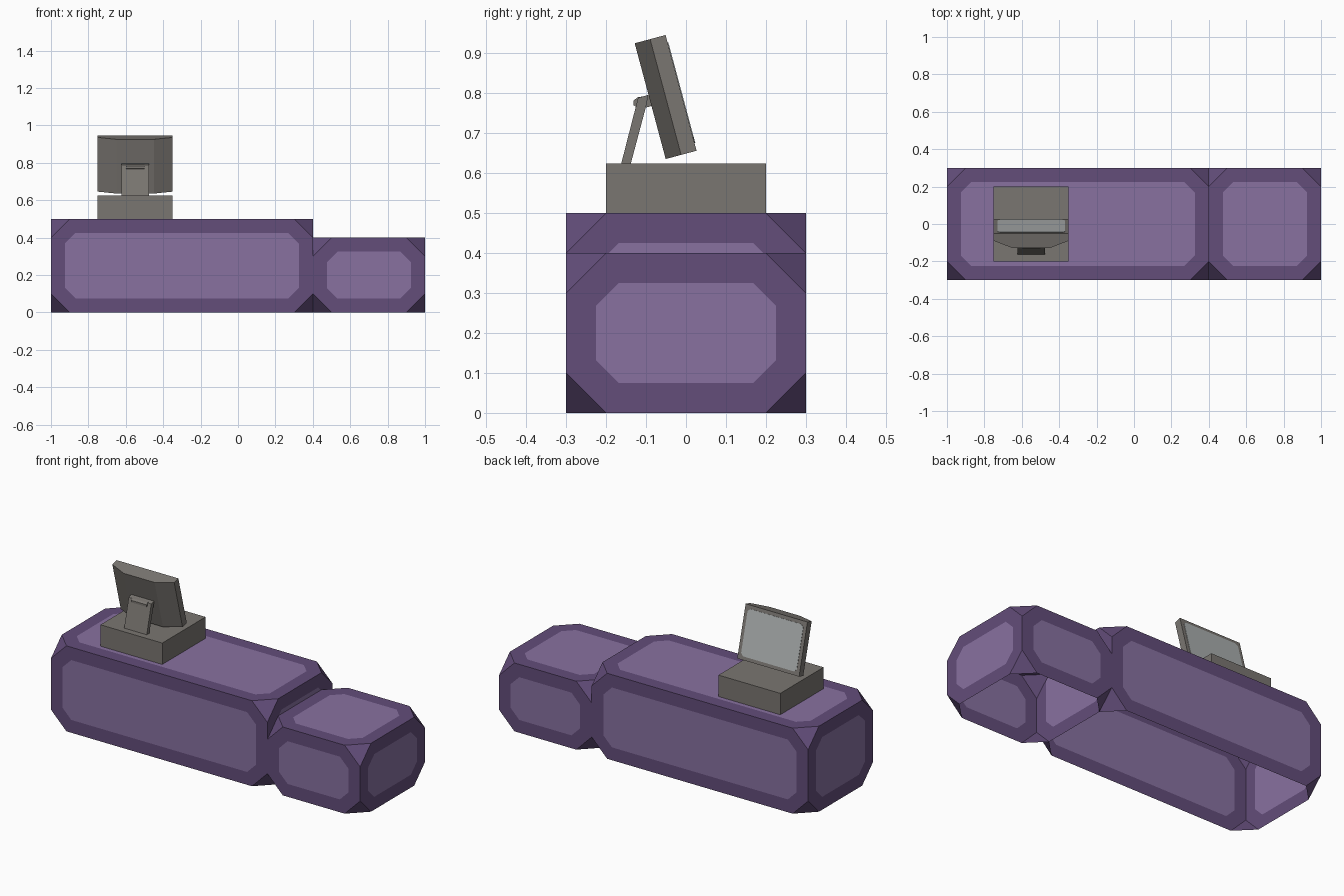
import bpy, bmesh, math
from mathutils import Matrix, Vector

if "Cube" in bpy.data.objects:
    bpy.data.objects.remove(bpy.data.objects["Cube"])


def material(name, rgb):
    lin = [(c / 255 / 12.92) if c < 11 else ((c / 255 + 0.055) / 1.055) ** 2.4 for c in rgb]
    m = bpy.data.materials.new(name)
    m.diffuse_color = (*lin, 1)
    m.use_nodes = True
    m.node_tree.nodes["Principled BSDF"].inputs["Base Color"].default_value = m.diffuse_color
    return m


FRAME = material("dark_purple", (99, 77, 122))
PANEL = material("light_purple", (136, 113, 160))
GREY = material("warm_grey", (122, 118, 113))
GLASS = material("screen_grey", (172, 176, 176))


def finish(bm, name, mats):
    me = bpy.data.meshes.new(name)
    bm.to_mesh(me)
    bm.free()
    for m in mats:
        me.materials.append(m)
    ob = bpy.data.objects.new(name, me)
    bpy.context.collection.objects.link(ob)
    return ob


def cut_corner_block(name, lo, hi, open_sides, cut=0.1, margin=0.075):
    """Box with its eight corners sliced off, some sides open, lighter inset panels."""
    bm = bmesh.new()
    lo, hi = Vector(lo), Vector(hi)
    for i in range(8):
        corner = Vector([(lo, hi)[i >> a & 1][a] for a in range(3)])
        for a in range(3):
            p = corner.copy()
            p[a] += -cut if i >> a & 1 else cut
            bm.verts.new(p)
    bmesh.ops.convex_hull(bm, input=bm.verts[:])
    bmesh.ops.dissolve_limit(bm, angle_limit=0.02, verts=bm.verts[:], edges=bm.edges[:])
    bmesh.ops.recalc_face_normals(bm, faces=bm.faces[:])
    bm.normal_update()
    gone = [f for f in bm.faces if any(f.normal.dot(Vector(d)) > 0.99 for d in open_sides)]
    bmesh.ops.delete(bm, geom=gone, context='FACES')
    sides = [f for f in bm.faces if max(abs(c) for c in f.normal) > 0.99]
    bmesh.ops.inset_individual(bm, faces=sides, thickness=margin, use_even_offset=True)
    for f in sides:
        f.material_index = 1
    return finish(bm, name, [FRAME, PANEL])


def prism(name, pts, depth, mat, matrix=None, drop_first=False):
    """Closed profile of 3D points swept along a vector."""
    bm = bmesh.new()
    base = bm.faces.new([bm.verts.new(p) for p in pts])
    ext = bmesh.ops.extrude_face_region(bm, geom=[base], use_keep_orig=True)
    moved = [g for g in ext["geom"] if isinstance(g, bmesh.types.BMVert)]
    bmesh.ops.translate(bm, verts=moved, vec=depth)
    bmesh.ops.recalc_face_normals(bm, faces=bm.faces[:])
    if drop_first:
        bmesh.ops.delete(bm, geom=[base], context='FACES_ONLY')
    if matrix:
        bm.transform(matrix)
    return finish(bm, name, [mat])


# counter blocks, open underneath
cut_corner_block("long_counter", (-1, -0.3, 0), (0.4, 0.3, 0.5), [(0, 0, -1)])
cut_corner_block("low_counter", (0.4, -0.3, 0), (1, 0.3, 0.4), [(0, 0, -1), (-1, 0, 0)])

# monitor base
CX = -0.55
prism("monitor_base", [(CX - 0.2, -0.2, 0.5), (CX + 0.2, -0.2, 0.5),
                       (CX + 0.2, 0.2, 0.5), (CX - 0.2, 0.2, 0.5)],
      (0, 0, 0.125), GREY, drop_first=True)


# leaning stand and hinge, profiles in y-z swept along x
def side_profile(name, yz, half):
    prism(name, [(CX - half, y, z) for y, z in yz], (2 * half, 0, 0), GREY)


side_profile("stand", [(-0.162, 0.625), (-0.138, 0.625), (-0.098, 0.775),
                       (-0.095, 0.796), (-0.12, 0.789)], 0.073)
side_profile("hinge", [(-0.131, 0.77), (-0.131, 0.782), (-0.122, 0.79),
                       (-0.085, 0.797), (-0.08, 0.77), (-0.115, 0.761)], 0.05)

# tilted monitor with chamfered back
tilt = Matrix.Translation((CX, -0.051, 0.791)) @ Matrix.Rotation(math.radians(15), 4, 'X')
outline = [(-0.2, 0.04), (-0.2, 0), (-0.1, -0.04), (0.1, -0.04), (0.2, 0), (0.2, 0.04)]
prism("monitor_body", [(x, y, -0.15) for x, y in outline], (0, 0, 0.3), GREY, tilt)

# screen plate with clipped corners
W, H, C = 0.18, 0.13, 0.015
octagon = [(-W + C, -H), (W - C, -H), (W, -H + C), (W, H - C),
           (W - C, H), (-W + C, H), (-W, H - C), (-W, -H + C)]
prism("screen", [(x, 0.039, z) for x, z in octagon], (0, 0.003, 0), GLASS, tilt)
